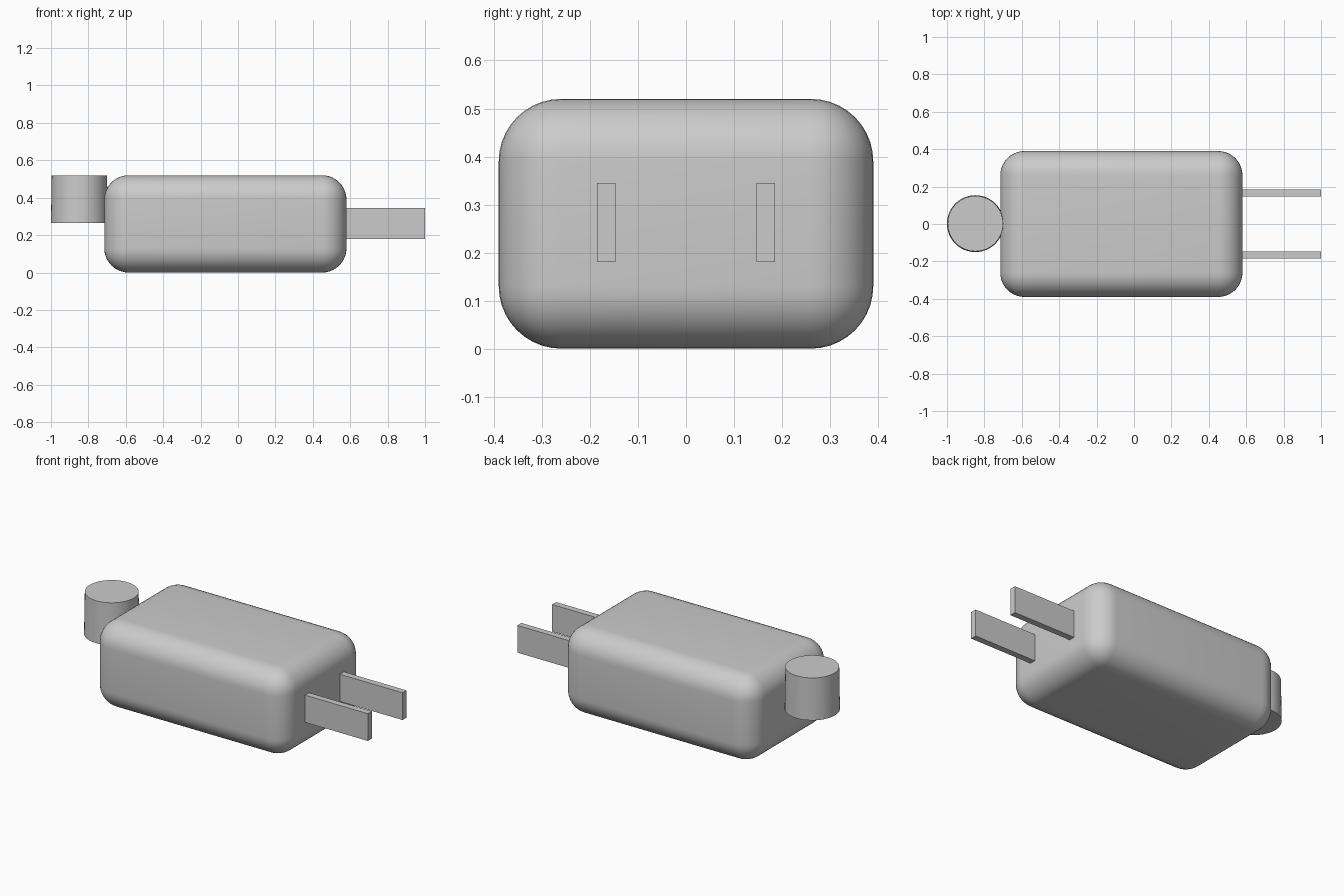
import bpy
import math

default = bpy.data.objects.get("Cube")
if default:
    bpy.data.objects.remove(default, do_unlink=True)

grey = bpy.data.materials.new("plain_grey")
grey.use_nodes = True
colour = (0.6, 0.6, 0.6, 1)
grey.diffuse_color = colour
grey.node_tree.nodes["Principled BSDF"].inputs["Base Color"].default_value = colour


def finish(name):
    obj = bpy.context.object
    obj.name = name
    obj.data.materials.append(grey)
    return obj


def box(name, low, high):
    centre = [(a + b) / 2 for a, b in zip(low, high)]
    bpy.ops.mesh.primitive_cube_add(size=1, location=centre)
    obj = finish(name)
    obj.scale = [b - a for a, b in zip(low, high)]
    bpy.ops.object.transform_apply(location=False, rotation=False, scale=True)
    return obj


# Rounded plug housing
body = box("plug_body", (-0.715, -0.39, 0), (0.58, 0.39, 0.52))
bevel = body.modifiers.new("rounded_edges", "BEVEL")
bevel.width = 0.13
bevel.segments = 10
bpy.ops.object.modifier_apply(modifier=bevel.name)
bpy.ops.object.shade_smooth_by_angle(angle=math.radians(30))

# Flat contact prongs
for side, y in (("right", -0.166), ("left", 0.166)):
    box(side + "_prong", (0.5, y - 0.019, 0.18), (1, y + 0.019, 0.345))

# Slightly tapered cord stub at the far end
bpy.ops.mesh.primitive_cone_add(vertices=48, radius1=0.152, radius2=0.148,
                                depth=0.255, location=(-0.848, 0.002, 0.3925))
finish("cord_stub")
bpy.ops.object.shade_smooth_by_angle(angle=math.radians(30))
